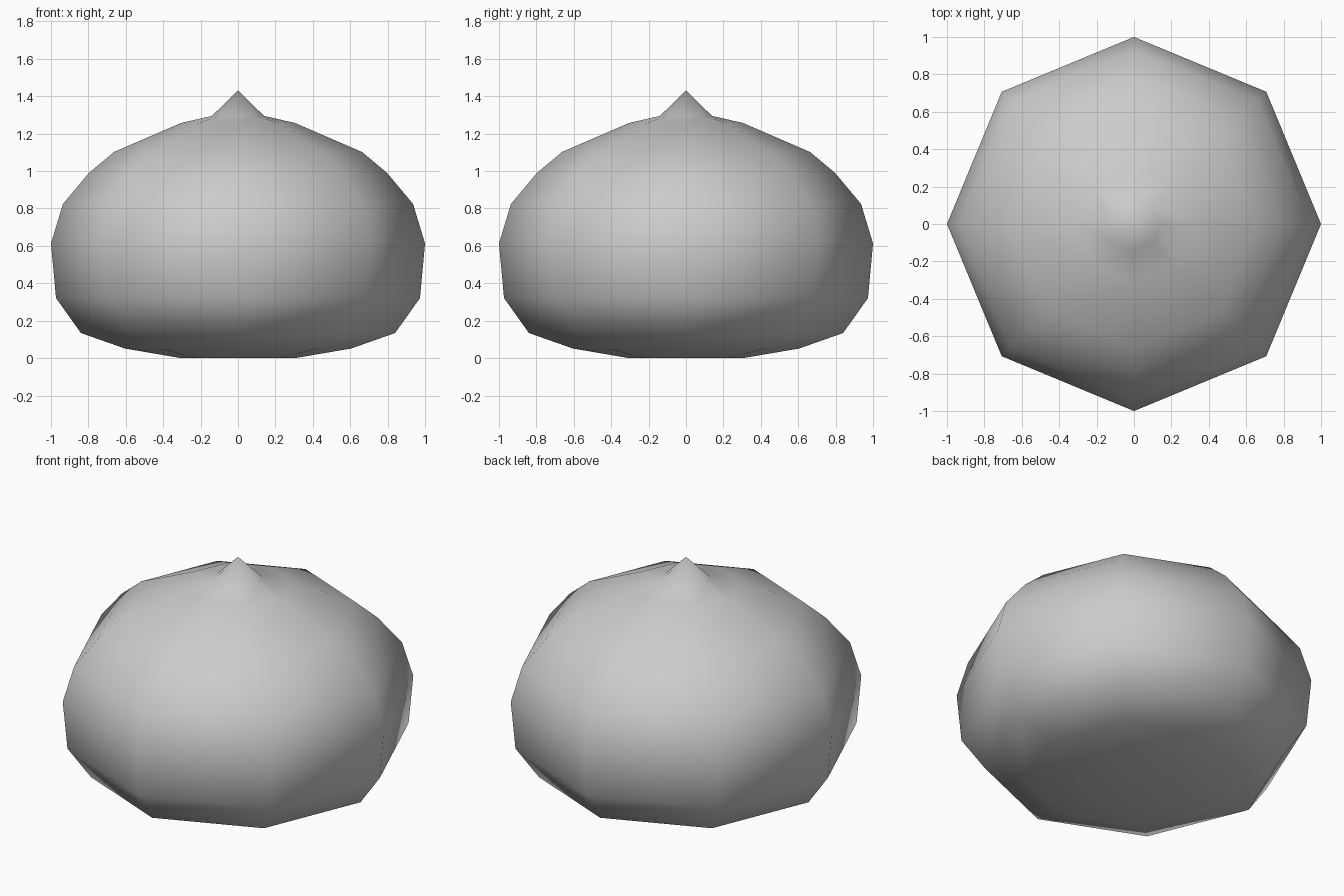
import bpy, bmesh, math

if "Cube" in bpy.data.objects:
    bpy.data.objects.remove(bpy.data.objects["Cube"])

SIDES = 8
# half outline from the base to the tip: radius, height
PROFILE = [(0.305, 0.0), (0.604, 0.051), (0.84, 0.134), (0.973, 0.321),
           (1.0, 0.613), (0.936, 0.824), (0.797, 0.99), (0.663, 1.102),
           (0.305, 1.257), (0.139, 1.295)]

grey = bpy.data.materials.new("light grey")
grey.diffuse_color = (0.6, 0.6, 0.6, 1)
grey.use_nodes = True
grey.node_tree.nodes["Principled BSDF"].inputs["Base Color"].default_value = grey.diffuse_color

# eight-sided bulb turned around the z axis
bm = bmesh.new()
rings = [[bm.verts.new((r * math.cos(math.tau * i / SIDES),
                        r * math.sin(math.tau * i / SIDES), z))
          for i in range(SIDES)] for r, z in PROFILE]
base = bm.verts.new((0, 0, 0))
tip = bm.verts.new((0, 0, 1.431))
for i in range(SIDES):
    j = (i + 1) % SIDES
    for low, high in zip(rings, rings[1:]):
        bm.faces.new((low[i], low[j], high[j], high[i]))
    bm.faces.new((rings[-1][i], rings[-1][j], tip))   # pointed top
    bm.faces.new((rings[0][j], rings[0][i], base))    # flat underside
for face in bm.faces:
    face.smooth = True

mesh = bpy.data.meshes.new("bulb")
bm.to_mesh(mesh)
bm.free()
mesh.materials.append(grey)
bpy.context.collection.objects.link(bpy.data.objects.new("bulb", mesh))
